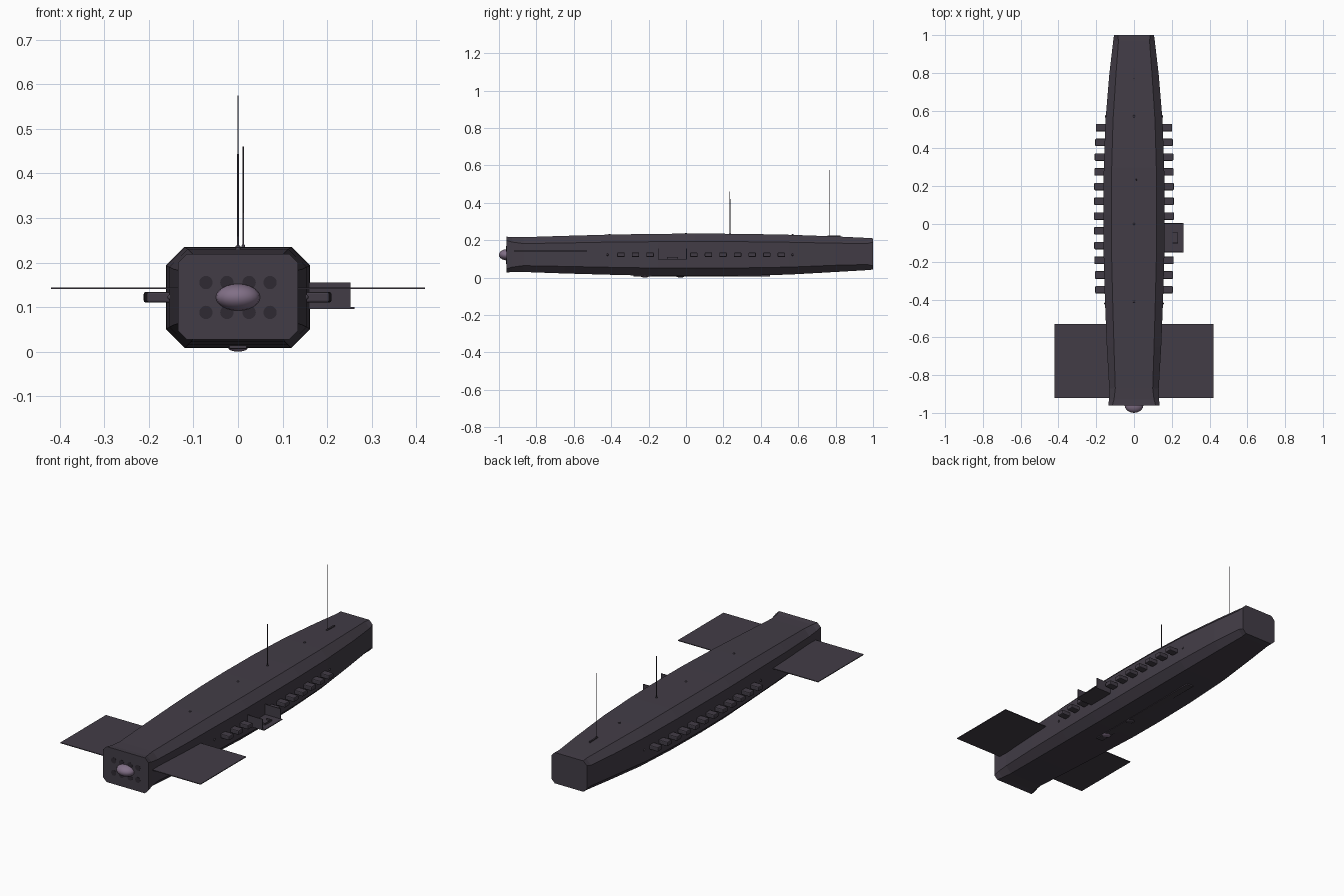
import bpy, bmesh, math

if "Cube" in bpy.data.objects:
    bpy.data.objects.remove(bpy.data.objects["Cube"])


def material(name, rgb):
    m = bpy.data.materials.new(name)
    m.diffuse_color = (*rgb, 1)
    m.use_nodes = True
    m.node_tree.nodes["Principled BSDF"].inputs["Base Color"].default_value = m.diffuse_color
    return m


HULL = material("dark_hull", (0.055, 0.046, 0.062))
DARK = material("dark_ports", (0.028, 0.023, 0.032))
GLASS = material("pale_dome", (0.22, 0.16, 0.24))


def finish(name, bm, mat=HULL, smooth=False):
    bmesh.ops.recalc_face_normals(bm, faces=bm.faces)
    me = bpy.data.meshes.new(name)
    for f in bm.faces:
        f.smooth = smooth
    bm.to_mesh(me)
    bm.free()
    me.materials.append(mat)
    ob = bpy.data.objects.new(name, me)
    bpy.context.collection.objects.link(ob)
    return ob


def box(name, x, y, z, mat=HULL, bevel=0):
    bm = bmesh.new()
    bmesh.ops.create_cube(bm, size=1)
    for v in bm.verts:
        for i, (a, b) in enumerate((x, y, z)):
            v.co[i] = a + (v.co[i] + 0.5) * (b - a)
    if bevel:
        bmesh.ops.bevel(bm, geom=bm.edges[:], offset=bevel, segments=2, affect='EDGES', profile=0.5)
    return finish(name, bm, mat)


def rod(name, loc, r1, r2, depth, axis='Z', mat=HULL, sides=12):
    bm = bmesh.new()
    bmesh.ops.create_cone(bm, cap_ends=True, segments=sides, radius1=r1, radius2=r2, depth=depth)
    ob = finish(name, bm, mat)
    ob.location = loc
    if axis == 'Y':
        ob.rotation_euler.x = math.pi / 2
    return ob


def ball(name, loc, size, mat=HULL):
    bm = bmesh.new()
    bmesh.ops.create_uvsphere(bm, u_segments=20, v_segments=12, radius=1)
    ob = finish(name, bm, mat, True)
    ob.location, ob.scale = loc, size
    return ob


# Hull: y, half width, flat half width, top, bottom, chamfer height
sections = [
    (-0.96, 0.135, 0.115, 0.219, 0.027, 0.020),
    (-0.93, 0.133, 0.106, 0.216, 0.030, 0.026),
    (-0.87, 0.131, 0.099, 0.216, 0.030, 0.034),
    (-0.65, 0.144, 0.106, 0.223, 0.022, 0.038),
    (-0.40, 0.154, 0.113, 0.230, 0.015, 0.040),
    (-0.15, 0.161, 0.119, 0.234, 0.009, 0.042),
    (0.05, 0.162, 0.120, 0.235, 0.008, 0.042),
    (0.30, 0.160, 0.118, 0.234, 0.010, 0.042),
    (0.55, 0.151, 0.111, 0.229, 0.016, 0.040),
    (0.80, 0.130, 0.095, 0.220, 0.030, 0.036),
    (0.97, 0.110, 0.082, 0.212, 0.040, 0.030),
    (1.00, 0.106, 0.086, 0.210, 0.043, 0.020),
]
bm = bmesh.new()
rings = []
for y, w, f, t, b, c in sections:
    pts = [(f, t), (w, t - c), (w, b + c), (f, b), (-f, b), (-w, b + c), (-w, t - c), (-f, t)]
    rings.append([bm.verts.new((px, y, pz)) for px, pz in pts])
for a, b in zip(rings, rings[1:]):
    for i in range(8):
        j = (i + 1) % 8
        bm.faces.new((a[i], a[j], b[j], b[i]))
bm.faces.new(rings[0])
bm.faces.new(rings[-1])
finish("hull", bm)


def half_width(y):
    for p, q in zip(sections, sections[1:]):
        if p[0] <= y <= q[0]:
            return p[1] + (q[1] - p[1]) * (y - p[0]) / (q[0] - p[0])
    return 0.1


# Nose dome and ports
ball("nose_dome", (0, -0.958, 0.122), (0.05, 0.042, 0.03), GLASS)
for x in (-0.072, -0.025, 0.025, 0.072):
    for z in (0.088, 0.155):
        rod("nose_port", (x, -0.9602, z), 0.015, 0.015, 0.002, 'Y', DARK, 20)

# Side panels
for s in (-1, 1):
    box("side_panel", sorted((s * 0.12, s * 0.42)), (-0.92, -0.53), (0.140, 0.144))

# Row of docking lugs on each side, leaving room for the bay on the right
for i in range(12):
    y = 0.51 - i * 0.078
    for s in (-1, 1):
        if s == 1 and i in (7, 8):
            continue
        w = half_width(y)
        box("side_lug", sorted((s * (w - 0.02), s * (w + 0.05))),
            (y - 0.02, y + 0.02), (0.110, 0.134), bevel=0.005)

# Open landing bay
box("bay_floor", (0.15, 0.262), (-0.15, 0.005), (0.096, 0.100))
for y in (-0.15, 0.001):
    box("bay_wall", (0.15, 0.253), (y, y + 0.004), (0.098, 0.155))
for y in (-0.102, -0.048):
    box("bay_rail", (0.203, 0.232), (y, y + 0.004), (0.1, 0.109))
box("bay_bar", (0.230, 0.234), (-0.102, -0.044), (0.1, 0.109))

# Antennas with bases
rod("short_antenna", (0.012, 0.235, 0.345), 0.002, 0.0015, 0.23)
rod("short_antenna_base", (0.012, 0.235, 0.236), 0.005, 0.003, 0.008)
rod("tall_antenna", (0, 0.768, 0.397), 0.002, 0.0015, 0.355)
box("tall_antenna_base", (-0.004, 0.004), (0.757, 0.825), (0.215, 0.226))

# Small sensor bumps
for y, z in ((-0.41, 0.230), (0.0, 0.235), (0.57, 0.229)):
    ball("top_sensor", (0, y, z), (0.006, 0.006, 0.004))
for s in (-1, 1):
    for y in (-0.42, 0.57):
        ball("side_sensor", (s * half_width(y), y, 0.122), (0.005, 0.006, 0.006))

# Belly blister and lenses
box("belly_keel", (-0.02, 0.02), (-0.28, 0.45), (0.006, 0.03), bevel=0.002)
for y in (-0.22, -0.03):
    ball("belly_lens", (0, y, 0.008), (0.022, 0.022, 0.008), GLASS if y < -0.1 else HULL)
